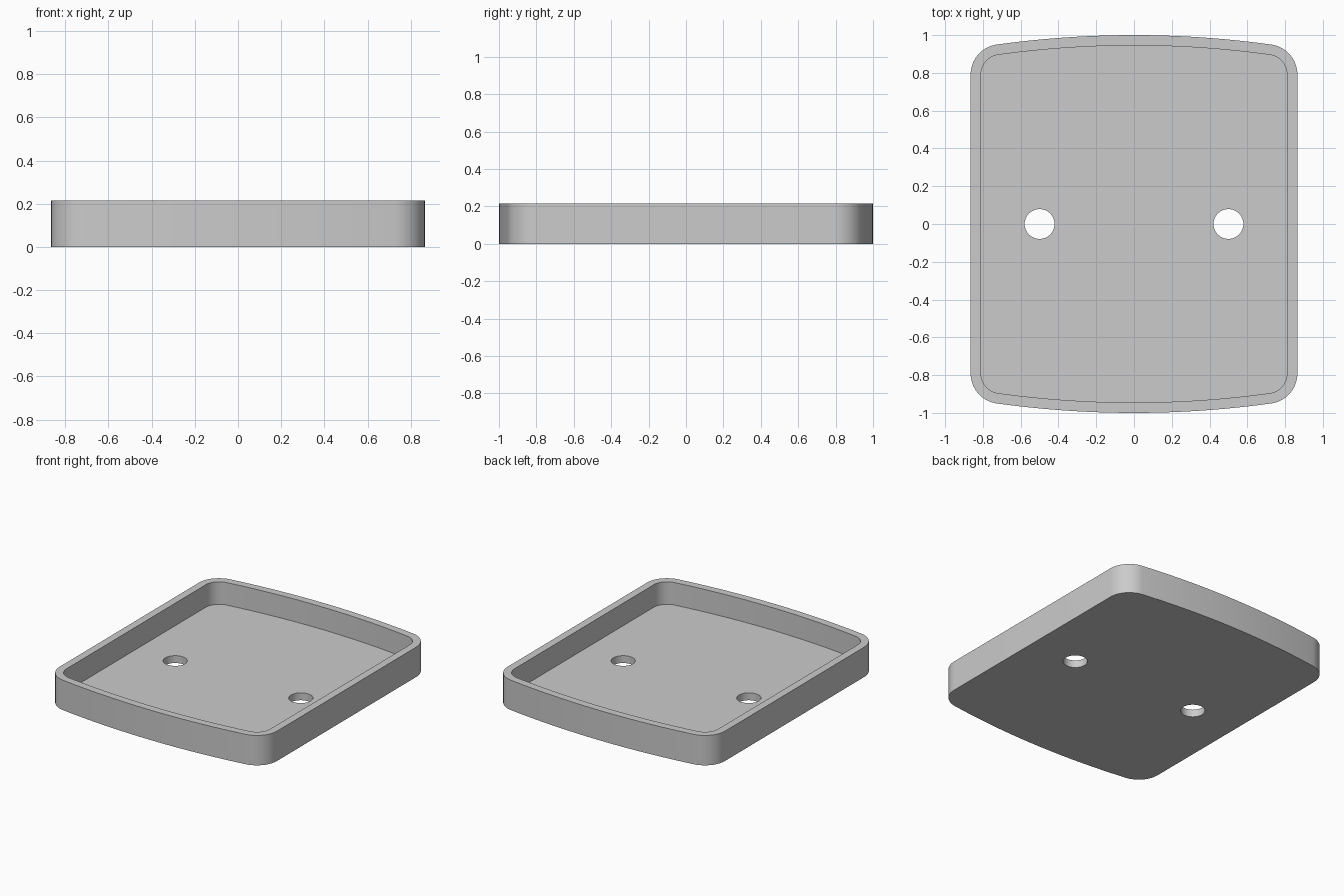
import bpy
import bmesh
from math import sin, cos, asin, sqrt, pi, radians

HALF_W, HALF_L, HEIGHT = 0.865, 1.0, 0.215
WALL, FLOOR = 0.055, 0.053
CORNER_R, END_R = 0.16, 5.3
HOLE_X, HOLE_R = 0.5, 0.079

cube = bpy.data.objects.get("Cube")
if cube:
    bpy.data.objects.remove(cube, do_unlink=True)

grey = bpy.data.materials.new("plain grey")
grey.use_nodes = True
color = (0.6, 0.6, 0.6, 1)
grey.diffuse_color = color
grey.node_tree.nodes["Principled BSDF"].inputs["Base Color"].default_value = color


def arc(cx, cy, r, a0, a1, n):
    return [(cx + r * cos(a0 + (a1 - a0) * i / n),
             cy + r * sin(a0 + (a1 - a0) * i / n)) for i in range(n + 1)]


def outline(inset):
    """Straight sides, bowed ends and tangent rounded corners."""
    r, big = CORNER_R - inset, END_R - inset
    cx, end_cy = HALF_W - CORNER_R, HALF_L - END_R
    cy = end_cy + sqrt((big - r) ** 2 - cx ** 2)
    tilt = asin(cx / (big - r))
    corner = arc(cx, cy, r, 0, pi / 2 - tilt, 16)
    bow = arc(0, end_cy, big, pi / 2 - tilt, pi / 2, 12)
    right = corner + bow[1:]
    half = right + [(-x, y) for x, y in reversed(right[:-1])]
    return half + [(-x, -y) for x, y in half]


def prism(name, points, z0, z1):
    bm = bmesh.new()
    base = bm.faces.new([bm.verts.new((x, y, z0)) for x, y in points])
    top = bmesh.ops.extrude_face_region(bm, geom=[base])["geom"]
    verts = [g for g in top if isinstance(g, bmesh.types.BMVert)]
    bmesh.ops.translate(bm, vec=(0, 0, z1 - z0), verts=verts)
    bmesh.ops.recalc_face_normals(bm, faces=bm.faces)
    mesh = bpy.data.meshes.new(name)
    bm.to_mesh(mesh)
    bm.free()
    mesh.materials.append(grey)
    obj = bpy.data.objects.new(name, mesh)
    bpy.context.collection.objects.link(obj)
    return obj


# Tray body, then the cavity and the two through holes
tray = prism("tray", outline(0), 0, HEIGHT)
cutters = [prism("cavity_cutter", outline(WALL), FLOOR, HEIGHT + 0.1)]
for side in (-1, 1):
    circle = arc(side * HOLE_X, 0, HOLE_R, 0, 2 * pi, 48)[:-1]
    cutters.append(prism("hole_cutter", circle, -0.1, FLOOR + 0.05))

bpy.ops.object.select_all(action="DESELECT")
tray.select_set(True)
bpy.context.view_layer.objects.active = tray
for cutter in cutters:
    cutter.hide_render = True
    mod = tray.modifiers.new("cut", "BOOLEAN")
    mod.operation, mod.solver, mod.object = "DIFFERENCE", "EXACT", cutter
    bpy.ops.object.modifier_apply(modifier=mod.name)
    bpy.data.objects.remove(cutter, do_unlink=True)

bpy.ops.object.shade_smooth_by_angle(angle=radians(30))
